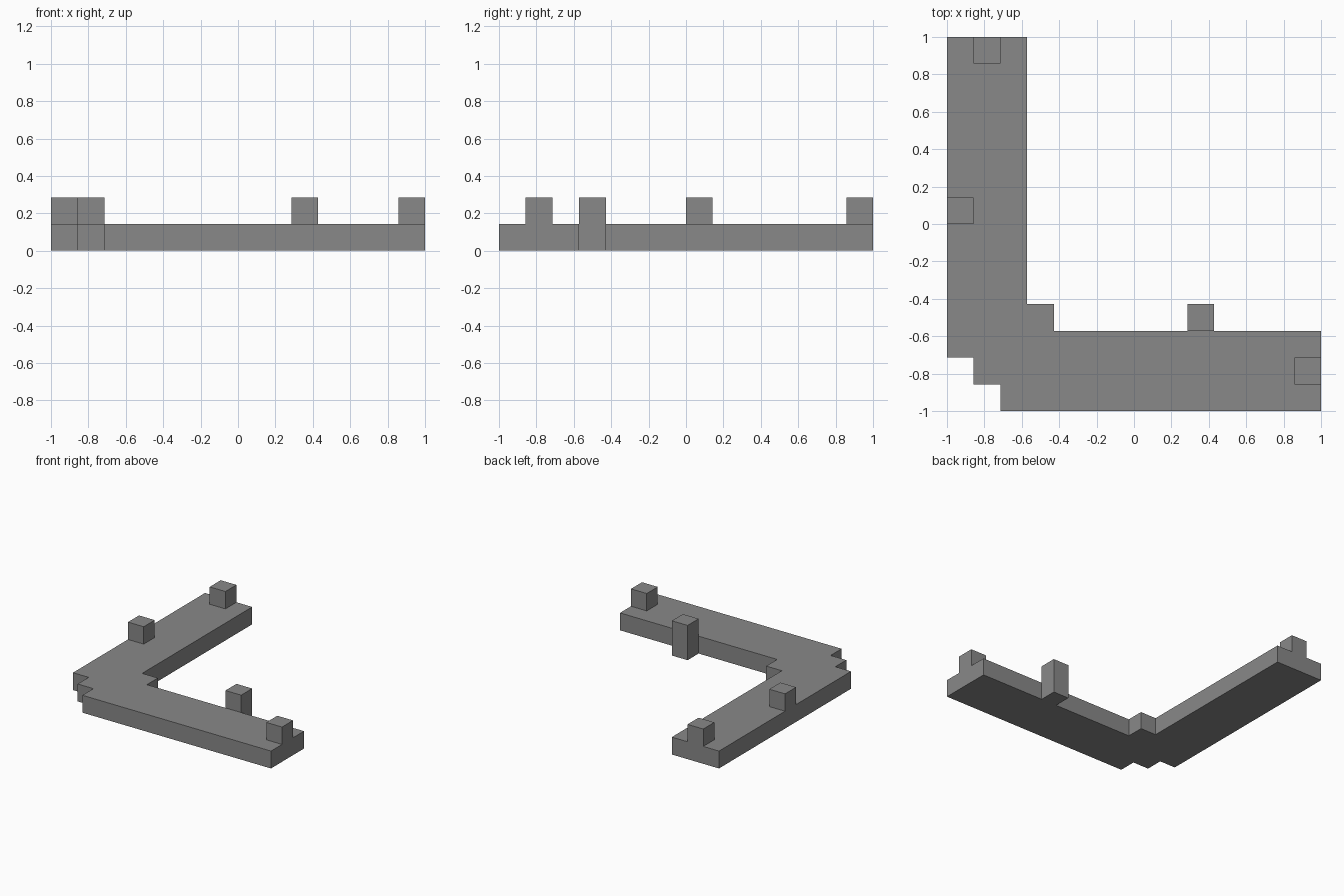
import bpy
import bmesh

cube = bpy.data.objects.get("Cube")
if cube:
    bpy.data.objects.remove(cube, do_unlink=True)

U = 1 / 7  # side of one building block

grey = bpy.data.materials.new("stone grey")
grey.use_nodes = True
colour = (0.25, 0.25, 0.25, 1)
grey.diffuse_color = colour
bsdf = next(n for n in grey.node_tree.nodes if n.type == 'BSDF_PRINCIPLED')
bsdf.inputs["Base Color"].default_value = colour


def prism(name, outline, bottom, top):
    """Extrude an outline, given in blocks, from bottom to top."""
    bm = bmesh.new()
    base = bm.faces.new([bm.verts.new((x * U, y * U, bottom * U)) for x, y in outline])
    out = bmesh.ops.extrude_face_region(bm, geom=[base], use_keep_orig=True)
    raised = [v for v in out["geom"] if isinstance(v, bmesh.types.BMVert)]
    bmesh.ops.translate(bm, verts=raised, vec=(0, 0, (top - bottom) * U))
    bmesh.ops.recalc_face_normals(bm, faces=bm.faces)
    mesh = bpy.data.meshes.new(name)
    bm.to_mesh(mesh)
    bm.free()
    mesh.materials.append(grey)
    obj = bpy.data.objects.new(name, mesh)
    bpy.context.collection.objects.link(obj)
    return obj


def block(name, x, y, bottom):
    """One-block-wide post reaching the top level."""
    prism(name, [(x, y), (x + 1, y), (x + 1, y + 1), (x, y + 1)], bottom, 2)


# L-shaped slab with a stepped outer corner and a filled inner corner:
# half of the outline, mirrored across the diagonal x = y
half = [(-6, -6), (-5, -6), (-5, -7), (7, -7), (7, -4), (-3, -4), (-3, -3)]
mirrored = [(y, x) for x, y in reversed(half[1:-1])]
prism("corner_slab", half + mirrored, 0, 1)

# Posts on the slab, and one standing beside it
block("back_end_post", -6, 6, 1)
block("right_edge_post", -7, 0, 1)
block("left_end_post", 6, -6, 1)
block("inner_side_post", 2, -4, 0)
